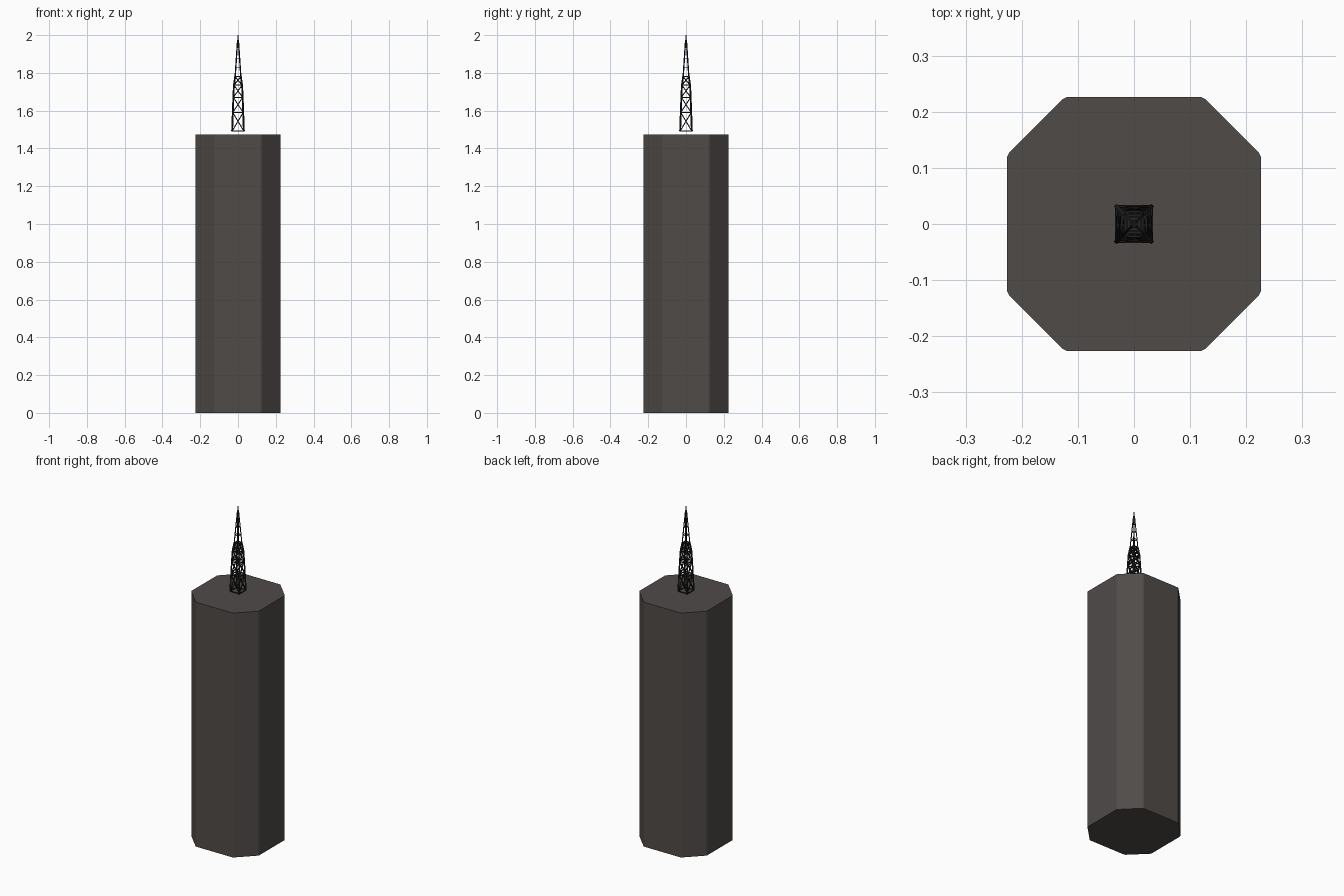
import bpy
import bmesh
from mathutils import Vector, Matrix

if "Cube" in bpy.data.objects:
    bpy.data.objects.remove(bpy.data.objects["Cube"])


def material(name, rgb):
    m = bpy.data.materials.new(name)
    m.diffuse_color = (*rgb, 1)
    m.use_nodes = True
    m.node_tree.nodes["Principled BSDF"].inputs["Base Color"].default_value = m.diffuse_color
    return m


stone = material("dark warm grey", (0.080, 0.070, 0.066))
steel = material("near black steel", (0.014, 0.014, 0.014))


def add_object(name, bm, mat):
    bmesh.ops.recalc_face_normals(bm, faces=bm.faces)
    mesh = bpy.data.meshes.new(name)
    bm.to_mesh(mesh)
    bm.free()
    mesh.materials.append(mat)
    obj = bpy.data.objects.new(name, mesh)
    bpy.context.collection.objects.link(obj)
    return obj


def beam(bm, a, b, t):
    """Square bar of thickness t from a to b."""
    a, b = Vector(a), Vector(b)
    d = b - a
    rot = d.to_track_quat('Z', 'Y').to_matrix().to_4x4()
    size = Matrix.Diagonal((t, t, d.length, 1))
    bmesh.ops.create_cube(bm, size=1, matrix=Matrix.Translation((a + b) / 2) @ rot @ size)


# Octagonal tower body with slightly clipped edges
quarter = [(0.226, 0.120), (0.222, 0.128), (0.128, 0.222), (0.120, 0.226)]
outline = []
for i in range(4):
    for x, y in quarter:
        for _ in range(i):
            x, y = -y, x
        outline.append((x, y))
bm = bmesh.new()
base = bm.faces.new([bm.verts.new((x, y, 0)) for x, y in outline])
ext = bmesh.ops.extrude_face_region(bm, geom=[base], use_keep_orig=True)
bmesh.ops.translate(bm, vec=(0, 0, 1.475),
                    verts=[g for g in ext["geom"] if isinstance(g, bmesh.types.BMVert)])
add_object("tower_body", bm, stone)


def corners(level):
    z, r = level
    return [Vector((sx * r, sy * r, z)) for sx, sy in ((1, 1), (-1, 1), (-1, -1), (1, -1))]


# Lattice mast: legs, rings and crossed braces on four sides
levels = [(1.492, 0.031), (1.59, 0.0275), (1.67, 0.0245), (1.735, 0.0215), (1.78, 0.0150)]
legs, rings, braces = bmesh.new(), bmesh.new(), bmesh.new()
for lo, hi in zip(levels, levels[1:]):
    p, q = corners(lo), corners(hi)
    for i in range(4):
        j = (i + 1) % 4
        beam(legs, p[i], q[i], 0.007)
        beam(braces, p[i], q[j], 0.005)
        beam(braces, p[j], q[i], 0.005)
for level in levels:
    p = corners(level)
    for i in range(4):
        beam(rings, p[i], p[(i + 1) % 4], 0.005)
add_object("mast_legs", legs, steel)
add_object("mast_rings", rings, steel)
add_object("mast_braces", braces, steel)

# Tapering spire of four converging legs with small ties
spire = bmesh.new()
foot, tip = corners(levels[-1]), corners((1.975, 0.002))
for a, b in zip(foot, tip):
    beam(spire, a, b, 0.005)
for f in (0.25, 0.5, 0.75):
    p = [a.lerp(b, f) for a, b in zip(foot, tip)]
    for i in range(4):
        beam(spire, p[i], p[(i + 1) % 4], 0.003)
add_object("mast_spire", spire, steel)

# Thin tip rod
rod = bmesh.new()
beam(rod, (0, 0, 1.96), (0, 0, 2.0), 0.005)
add_object("mast_tip", rod, steel)
